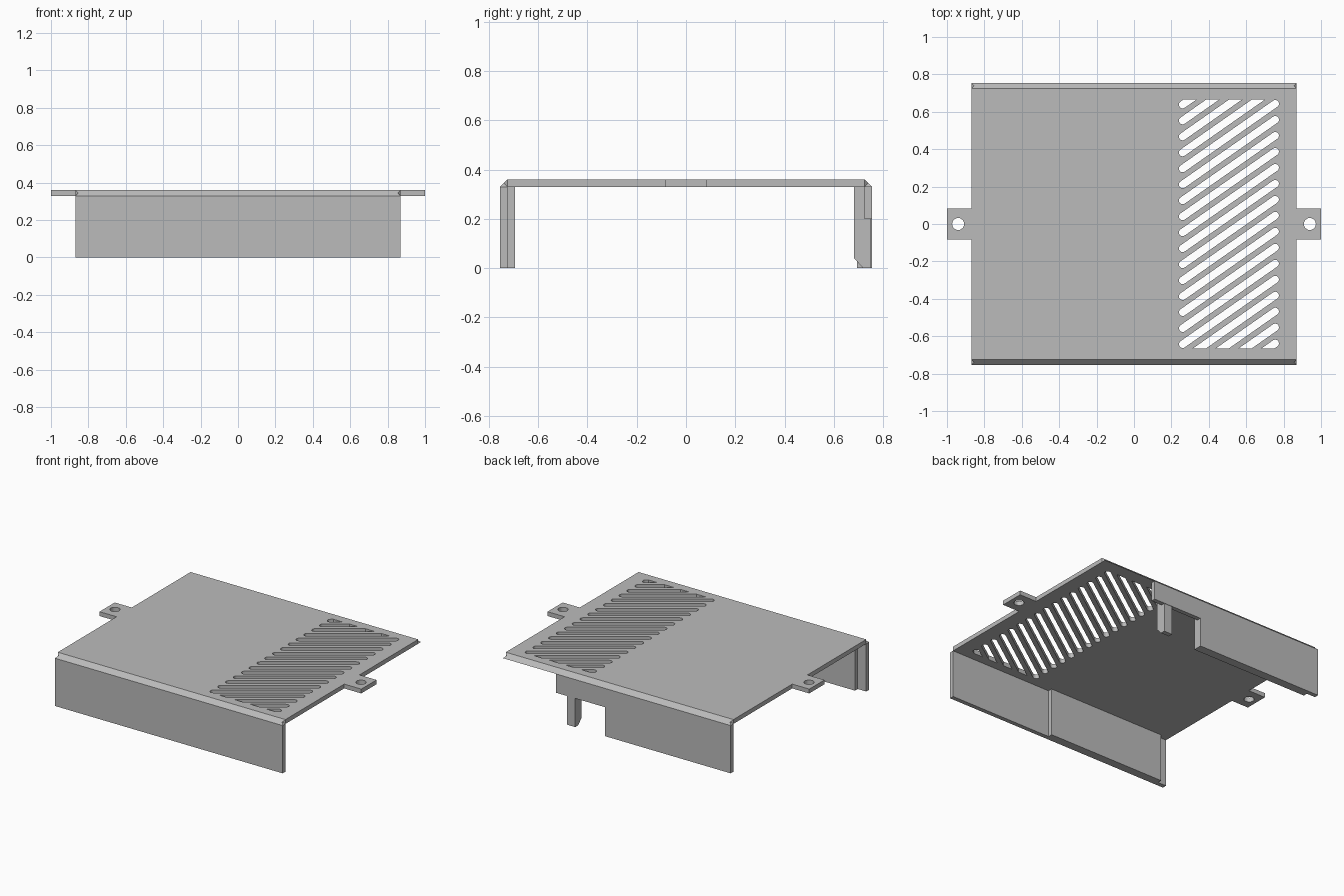
import bpy, bmesh, math
from mathutils import Vector

cube = bpy.data.objects.get("Cube")
if cube:
    bpy.data.objects.remove(cube, do_unlink=True)

W, D, OUT = 0.87, 0.725, 0.755      # half width, inner and outer half depth
UNDER, TOP = 0.33, 0.36             # underside and top of the sheet

metal = bpy.data.materials.new("grey_metal")
metal.use_nodes = True
metal.diffuse_color = (0.5, 0.5, 0.5, 1)
metal.node_tree.nodes["Principled BSDF"].inputs["Base Color"].default_value = (0.5, 0.5, 0.5, 1)


def finish(name, bm):
    bmesh.ops.recalc_face_normals(bm, faces=bm.faces)
    mesh = bpy.data.meshes.new(name)
    bm.to_mesh(mesh)
    bm.free()
    mesh.materials.append(metal)
    obj = bpy.data.objects.new(name, mesh)
    bpy.context.collection.objects.link(obj)
    return obj


def extrude(bm, points, offset, clip=None):
    """Extrude a flat outline, optionally trimmed to |y| <= clip."""
    part = bmesh.new()
    part.faces.new([part.verts.new(p) for p in points])
    if clip:
        for s in (-1, 1):
            bmesh.ops.bisect_plane(part, geom=part.verts[:] + part.edges[:] + part.faces[:],
                                   plane_co=(0, s * clip, 0), plane_no=(0, s, 0), clear_outer=True)
    geom = bmesh.ops.extrude_face_region(part, geom=part.faces[:])["geom"]
    bmesh.ops.translate(part, vec=offset, verts=[g for g in geom if isinstance(g, bmesh.types.BMVert)])
    bmesh.ops.recalc_face_normals(part, faces=part.faces)
    temp = bpy.data.meshes.new("temp")
    part.to_mesh(temp)
    part.free()
    bm.from_mesh(temp)
    bpy.data.meshes.remove(temp)


def solid(name, points, offset):
    bm = bmesh.new()
    extrude(bm, points, offset)
    return finish(name, bm)


def arc(cx, cy, r, start, sweep, n):
    return [(cx + r * math.cos(start + sweep * i / n), cy + r * math.sin(start + sweep * i / n), 0.3)
            for i in range(n + 1)]


# Top sheet with a mounting tab on each side
tab = 0.083
half = [(W, -D), (W, -tab), (1, -tab), (1, tab), (W, tab), (W, D)]
outline = half + [(-x, -y) for x, y in half]
top_plate = solid("top_plate", [(x, y, UNDER) for x, y in outline], (0, 0, TOP - UNDER))

# Cutter: slanted vent slots and the tab screw holes
cut = bmesh.new()
slope, pitch, radius = 0.7, 0.0854, 0.02
x0, x1, first = 0.26, 0.755, 0.638
angle = math.atan(slope)
for k in range(20):
    y0 = first - k * pitch
    y1 = y0 + slope * (x1 - x0)
    capsule = (arc(x1, y1, radius, angle - math.pi / 2, math.pi, 8)
               + arc(x0, y0, radius, angle + math.pi / 2, math.pi, 8))
    extrude(cut, capsule, (0, 0, 0.1), clip=0.665)
for s in (-1, 1):
    extrude(cut, arc(s * 0.94, 0, 0.032, 0, math.tau, 24)[:-1], (0, 0, 0.1))
cutter = finish("vent_cutter", cut)
cutter.hide_render = True

mod = top_plate.modifiers.new("vents", 'BOOLEAN')
mod.operation, mod.solver, mod.object = 'DIFFERENCE', 'EXACT', cutter
bpy.context.view_layer.objects.active = top_plate
bpy.ops.object.modifier_apply(modifier=mod.name)
bpy.data.objects.remove(cutter, do_unlink=True)


# Slanted bends along front and back, with a small relief nick at each end
def bend(name, s):
    bm = bmesh.new()
    ends = []
    for e in (-1, 1):
        ends.append([bm.verts.new(p) for p in (
            (e * W, s * D, TOP), (e * (W - 0.015), s * (D + OUT) / 2, (TOP + UNDER) / 2),
            (e * W, s * OUT, UNDER), (e * W, s * D, UNDER))])
    (a, m, b, c), (a2, m2, b2, c2) = ends
    for face in ((a, m, b, b2, m2, a2), (b, c, c2, b2), (c, a, a2, c2),
                 (a, m, c), (m, b, c), (a2, m2, c2), (m2, b2, c2)):
        bm.faces.new(face)
    finish(name, bm)


bend("front_bend", -1)
bend("back_bend", 1)


# Side walls: a plain front one, a back one with a cut-away corner
def wall(name, profile, y, thickness):
    solid(name, [(x, y, z) for x, z in profile], (0, thickness, 0))


step = 0.09
gauge = OUT - D
wall("front_wall", [(-W, 0), (W, 0), (W, UNDER), (-W, UNDER)], -OUT, gauge)
wall("back_wall", [(-W, 0), (step, 0), (step, 0.2), (0.465, 0.2), (0.465, UNDER), (-W, UNDER)], D, gauge)

# Doubled inner layer on each wall
layer = [(-0.805, 0), (step, 0), (step, UNDER), (-0.805, UNDER)]
wall("front_inner_layer", layer, -D, gauge)
wall("back_inner_layer", layer, D - gauge, gauge)

# Hanging leg on the back wall, chamfered at its inner foot
leg = [(OUT - 0.003, 0), (OUT - 0.003, UNDER), (0.682, UNDER), (0.682, 0.04), (0.72, 0)]
solid("back_leg", [(0.32, y, z) for y, z in leg], (0.063, 0, 0))
